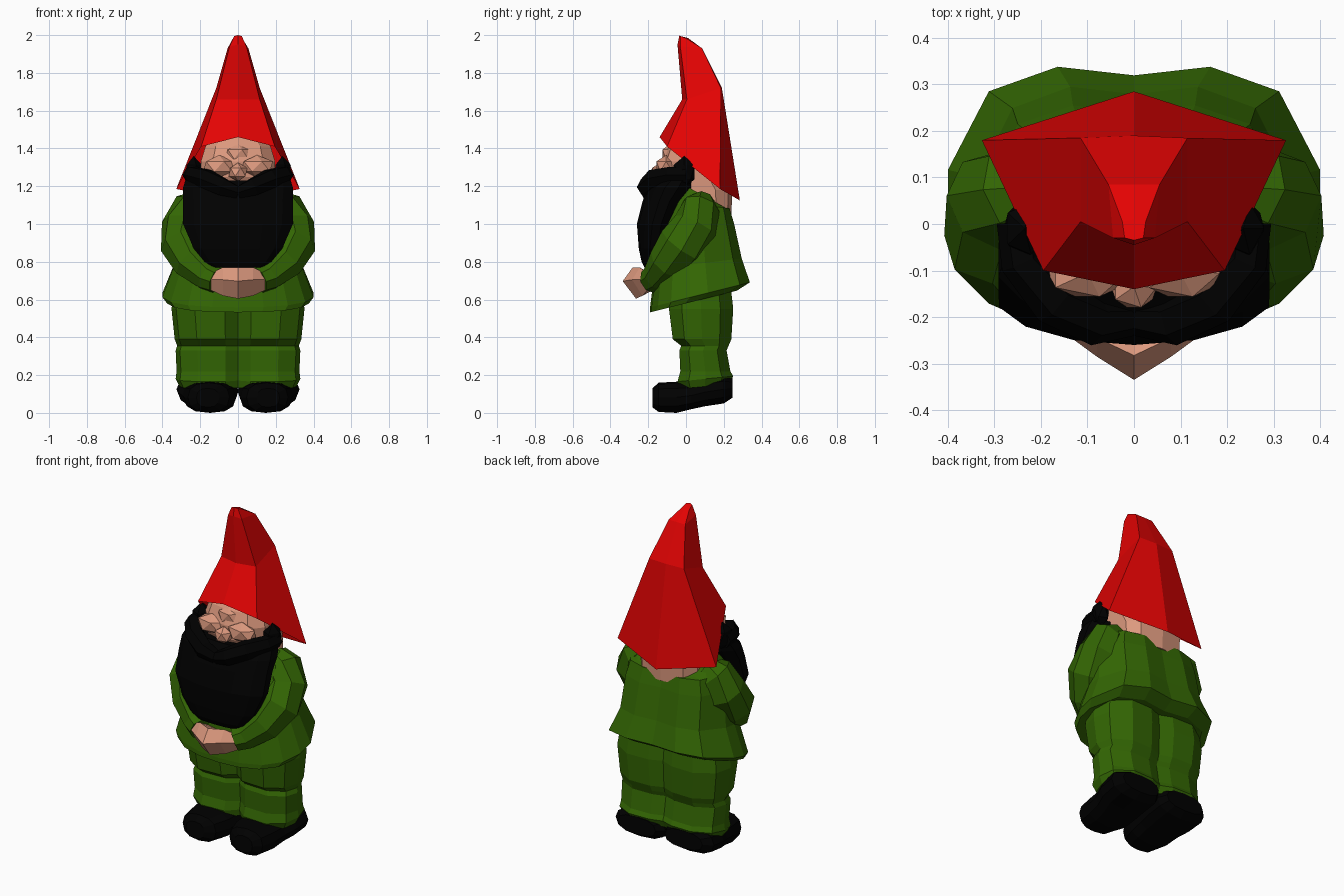
import bpy, bmesh, math
from mathutils import Vector


def material(name, rgb):
    m = bpy.data.materials.new(name)
    m.diffuse_color = (*rgb, 1)
    return m


RED = material("hat red", (0.77, 0.001, 0.001))
GREEN = material("clothes green", (0.033, 0.133, 0.001))
BLACK = material("beard and boot black", (0.0001, 0.0001, 0.0001))
SKIN = material("skin", (0.72, 0.32, 0.21))


def loft(name, rings, mat, caps=(True, True)):
    """Flat-shaded skin over a list of equal-length point rings."""
    bm = bmesh.new()
    vs = [[bm.verts.new(p) for p in r] for r in rings]
    n = len(vs[0])
    for a, b in zip(vs, vs[1:]):
        for i in range(n):
            j = (i + 1) % n
            bm.faces.new((a[i], a[j], b[j], b[i]))
    for ring, on in zip((vs[0], vs[-1]), caps):
        if on:
            bm.faces.new(ring)
    bmesh.ops.recalc_face_normals(bm, faces=bm.faces)
    me = bpy.data.meshes.new(name)
    bm.to_mesh(me)
    bm.free()
    me.materials.append(mat)
    ob = bpy.data.objects.new(name, me)
    bpy.context.collection.objects.link(ob)
    return ob


def spow(v, p):
    return math.copysign(abs(v) ** p, v)


def oval(cx, y0, y1, z, rx, tilt=0.0, n=14, p=0.8):
    """Horizontal rounded ring from y0 to y1, sloping along y by tilt."""
    cy, ry = (y0 + y1) / 2, (y1 - y0) / 2
    pts = []
    for i in range(n):
        a = math.tau * (i + 0.5) / n
        dy = ry * spow(math.sin(a), p)
        pts.append((cx + rx * spow(math.cos(a), p), cy + dy, z + tilt * dy))
    return pts


def outline(half, y0, y1, z, rx, tilt=0.0):
    """Ring from a mirrored half outline given as (0..1 of rx, 0..1 of y0..y1)."""
    full = list(half) + [(-u, v) for u, v in half[-2:0:-1]]
    return [(u * rx, y0 + v * (y1 - y0), z + tilt * (v - 0.5) * (y1 - y0)) for u, v in full]


def tube(name, path, mat, n=8, ref=(1, -1, 0)):
    """Tube through (x, y, z, radius) points."""
    c = [Vector(q[:3]) for q in path]
    rings = []
    for i, q in enumerate(path):
        d = (c[min(i + 1, len(c) - 1)] - c[max(i - 1, 0)]).normalized()
        u = d.cross(Vector(ref)).normalized()
        w = d.cross(u)
        rings.append([c[i] + q[3] * (u * math.cos(math.tau * k / n) + w * math.sin(math.tau * k / n))
                      for k in range(n)])
    return loft(name, rings, mat)


def blob(name, loc, size, mat, sub=1):
    bpy.ops.mesh.primitive_ico_sphere_add(subdivisions=sub, radius=1, location=loc)
    ob = bpy.context.object
    ob.name = name
    ob.scale = size
    ob.data.materials.append(mat)
    return ob


# Hat: six-sided bent cone; each ring is front, front side, rear side, back
def hat_ring(front, fside, rside, back):
    flip = lambda p: (-p[0], p[1], p[2])
    return [(0, *front), fside, rside, (0, *back), flip(rside), flip(fside)]


loft("hat", [
    hat_ring((-0.14, 1.46), (0.195, -0.10, 1.41), (0.327, 0.18, 1.185), (0.285, 1.125)),
    hat_ring((-0.02, 1.66), (0.115, 0.005, 1.66), (0.115, 0.185, 1.72), (0.19, 1.72)),
    hat_ring((-0.045, 1.95), (0.045, -0.03, 1.94), (0.055, 0.085, 1.93), (0.085, 1.93)),
    hat_ring((-0.035, 2.0), (0.02, -0.03, 1.995), (0.025, 0.005, 1.98), (0.01, 1.985)),
], RED, (False, True))

# Head and neck
loft("head", [
    oval(0, -0.05, 0.24, 1.04, 0.19, n=10, p=0.65),
    oval(0, -0.09, 0.245, 1.18, 0.195, n=10, p=0.65),
    oval(0, -0.13, 0.23, 1.25, 0.20, n=10),
    oval(0, -0.13, 0.21, 1.33, 0.205, n=10),
    oval(0, -0.10, 0.19, 1.41, 0.18, n=10),
    oval(0, -0.03, 0.17, 1.5, 0.10, n=10),
], SKIN)
blob("nose", (0, -0.135, 1.275), (0.055, 0.052, 0.05), SKIN)
blob("brow", (0, -0.085, 1.37), (0.075, 0.045, 0.055), SKIN)

# Beard
loft("beard", [
    oval(0, -0.22, -0.16, 0.77, 0.13),
    oval(0, -0.235, -0.13, 0.80, 0.18),
    oval(0, -0.25, -0.09, 0.87, 0.24, p=0.9),
    oval(0, -0.26, -0.05, 1.00, 0.298, p=1.0),
    oval(0, -0.23, 0.0, 1.12, 0.298, p=0.95),
    oval(0, -0.205, 0.05, 1.19, 0.298, p=0.85),
    oval(0, -0.15, 0.05, 1.23, 0.285),
], BLACK)

# Coat with flared, sloping hem
COAT = ((0, 0), (0.34, 0.015), (0.66, 0.08), (0.89, 0.21), (1, 0.40),
        (1, 0.58), (0.78, 0.90), (0.41, 1.0), (0, 0.965))
loft("coat", [outline(COAT, *r) for r in (
    (-0.13, 0.22, 0.60, 0.31, 0.25),
    (-0.19, 0.27, 0.59, 0.375, 0.25),
    (-0.19, 0.338, 0.625, 0.40, 0.25),
    (-0.165, 0.295, 0.79, 0.335, 0.12),
    (-0.15, 0.255, 1.00, 0.32),
    (-0.09, 0.23, 1.10, 0.295, -0.1),
    (-0.03, 0.215, 1.15, 0.24, -0.55))], GREEN)

# Trousers: both legs share one skin, creased along the middle
LEGS = ((0, 0.2), (0.2, 0.02), (0.65, 0), (0.93, 0.2), (1, 0.5),
        (0.93, 0.8), (0.62, 1.0), (0.22, 0.99), (0, 0.9))
loft("trousers", [outline(LEGS, *r) for r in (
    (-0.03, 0.23, 0.14, 0.31, 0.1),
    (-0.045, 0.25, 0.18, 0.33, 0.1),
    (-0.03, 0.235, 0.22, 0.325),
    (-0.035, 0.215, 0.33, 0.33),
    (-0.025, 0.225, 0.355, 0.322),
    (-0.07, 0.24, 0.39, 0.335),
    (-0.09, 0.25, 0.55, 0.352),
    (-0.09, 0.24, 0.64, 0.34))], GREEN)

for s, side in ((1, "right"), (-1, "left")):
    # Cheek, sideburn and moustache
    blob(side + "_cheek", (s * 0.10, -0.105, 1.305), (0.095, 0.06, 0.06), SKIN)
    blob(side + "_sideburn", (s * 0.235, -0.01, 1.275), (0.05, 0.065, 0.085), BLACK)
    tube(side + "_moustache", [
        (0, -0.205, 1.165, 0.035), (s * 0.08, -0.21, 1.195, 0.052),
        (s * 0.17, -0.165, 1.24, 0.055), (s * 0.24, -0.08, 1.26, 0.048),
        (s * 0.25, 0.005, 1.26, 0.045)], BLACK, 6, (0, 0, 1))

    # Sleeve
    tube(side + "_sleeve", [
        (s * 0.19, 0.09, 1.12, 0.065), (s * 0.24, 0.075, 1.085, 0.105),
        (s * 0.285, 0.05, 0.99, 0.12), (s * 0.285, -0.025, 0.89, 0.127),
        (s * 0.235, -0.095, 0.795, 0.108), (s * 0.155, -0.155, 0.72, 0.08),
        (s * 0.11, -0.185, 0.70, 0.07)], GREEN, 8, (s, -1, 0))

    # Boot: sections from toe to heel (y, centre x, half width, bottom, top)
    boot = []
    for y, bx, rx, z0, z1 in ((-0.178, 0.16, 0.06, 0.03, 0.13), (-0.145, 0.155, 0.11, 0.005, 0.16),
                              (-0.05, 0.148, 0.137, 0.0, 0.165), (0.03, 0.15, 0.145, 0.02, 0.165),
                              (0.10, 0.16, 0.16, 0.035, 0.185), (0.20, 0.163, 0.163, 0.05, 0.20),
                              (0.245, 0.155, 0.125, 0.08, 0.185)):
        boot.append([(s * bx + rx * spow(math.cos(a), 0.8), y,
                      (z0 + z1) / 2 + (z1 - z0) / 2 * spow(math.sin(a), 0.8))
                     for a in (math.tau * k / 12 for k in range(12))])
    loft(side + "_boot", boot, BLACK)


# Clasped hands: sections across x (x, front y, back y, bottom, top)
def hand_ring(x, y0, y1, z0, z1):
    zm = (z0 + z1) / 2
    return [(x, y0, zm + 0.01), (x, y0 * 0.7 + y1 * 0.3, z1), (x, y1, zm + 0.02),
            (x, y1, zm - 0.03), (x, y0 * 0.6 + y1 * 0.4, z0)]


loft("clasped_hands", [hand_ring(*r) for r in (
    (-0.155, -0.23, -0.15, 0.655, 0.735), (-0.08, -0.285, -0.15, 0.62, 0.77),
    (0, -0.335, -0.16, 0.605, 0.77),
    (0.08, -0.285, -0.15, 0.62, 0.77), (0.155, -0.23, -0.15, 0.655, 0.735))], SKIN)
